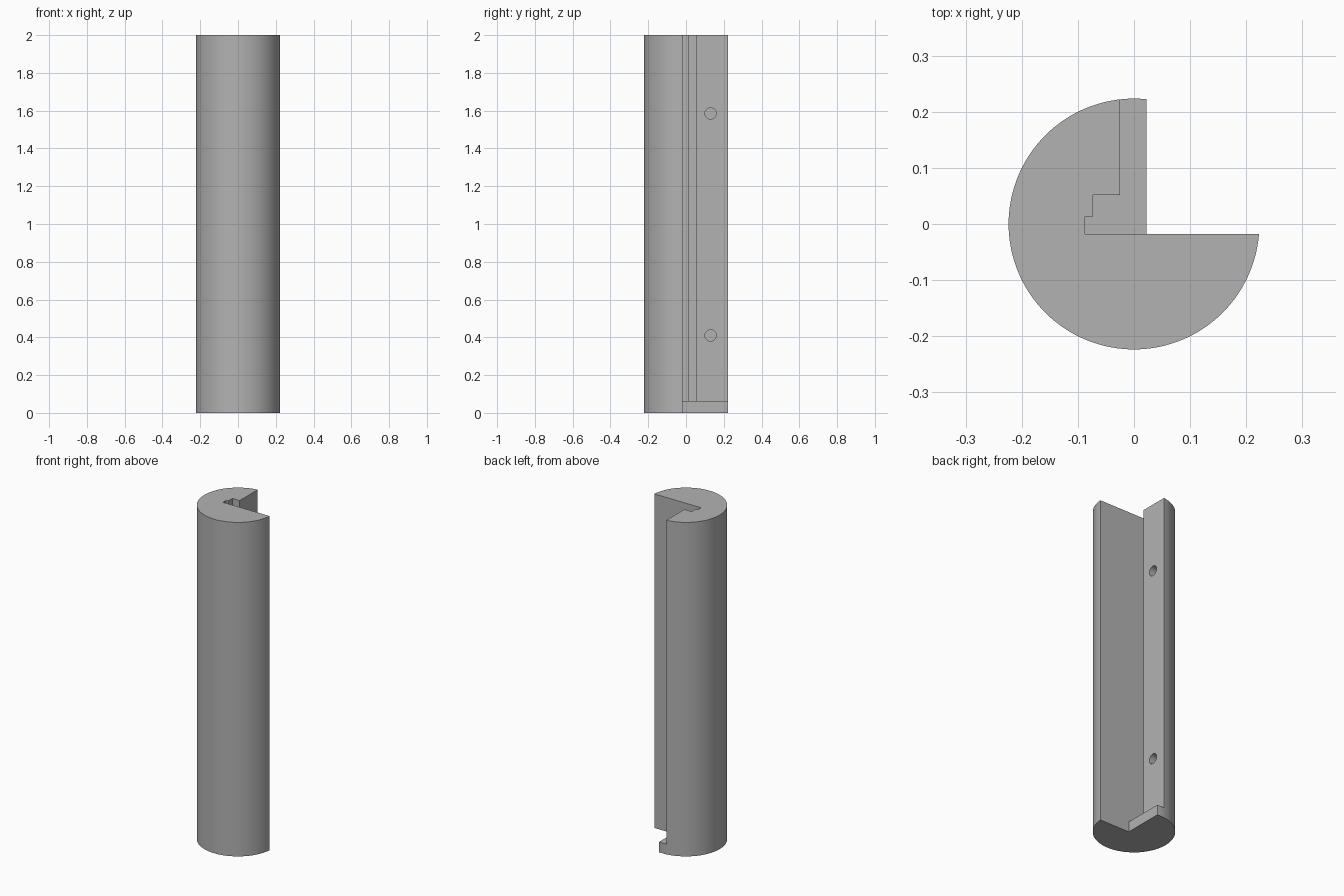
import bpy, bmesh, math

cube = bpy.data.objects.get("Cube")
if cube:
    bpy.data.objects.remove(cube, do_unlink=True)

RADIUS = 0.2235
HEIGHT = 2.0
FLOOR = 0.062      # thickness of the ledge at the foot
CUT_Y = -0.018     # flat face of the notch
LEDGE_X = 0.022    # edge of the ledge
WALL_X = -0.025    # wall with the screw holes
FAR = 0.4          # cutters reach past the surface

grey = bpy.data.materials.new("plain grey")
grey.use_nodes = True
colour = (0.45, 0.45, 0.45, 1)
grey.diffuse_color = colour
grey.node_tree.nodes["Principled BSDF"].inputs["Base Color"].default_value = colour


def prism(name, outline, z0, z1):
    """Extrude a counter-clockwise outline from z0 to z1."""
    bm = bmesh.new()
    face = bm.faces.new([bm.verts.new((x, y, z0)) for x, y in outline])
    top = bmesh.ops.extrude_face_region(bm, geom=[face])["geom"]
    verts = [v for v in top if isinstance(v, bmesh.types.BMVert)]
    bmesh.ops.translate(bm, verts=verts, vec=(0, 0, z1 - z0))
    bmesh.ops.recalc_face_normals(bm, faces=bm.faces)
    mesh = bpy.data.meshes.new(name)
    bm.to_mesh(mesh)
    bm.free()
    obj = bpy.data.objects.new(name, mesh)
    bpy.context.collection.objects.link(obj)
    mesh.materials.append(grey)
    return obj


def circle(radius, sides):
    return [(radius * math.cos(math.tau * i / sides),
             radius * math.sin(math.tau * i / sides)) for i in range(sides)]


def carve(target, cutter):
    """Cut one solid out of another and discard the cutter."""
    cutter.hide_render = True
    mod = target.modifiers.new("carve", 'BOOLEAN')
    mod.operation = 'DIFFERENCE'
    mod.solver = 'EXACT'
    mod.object = cutter
    bpy.context.view_layer.objects.active = target
    bpy.ops.object.modifier_apply(modifier=mod.name)
    bpy.data.objects.remove(cutter, do_unlink=True)


# Round column
column = prism("column", circle(RADIUS, 128), 0, HEIGHT)

# Quarter notch down the whole length
carve(column, prism("notch_cutter", [
    (LEDGE_X, CUT_Y), (FAR, CUT_Y), (FAR, FAR), (LEDGE_X, FAR)], -0.1, HEIGHT + 0.1))

# Stepped groove that stops at the ledge
carve(column, prism("groove_cutter", [
    (-0.087, CUT_Y), (FAR, CUT_Y), (FAR, FAR), (WALL_X, FAR), (WALL_X, 0.052),
    (-0.073, 0.052), (-0.073, 0.013), (-0.087, 0.013)], FLOOR, HEIGHT + 0.1))

# Blind screw holes in the wall
for z in (0.41, 1.585):
    hole = prism("hole_cutter", circle(0.03, 32), -0.08, 0.08)
    hole.rotation_euler.y = math.pi / 2
    hole.location = (WALL_X, 0.13, z)
    bpy.context.view_layer.update()
    carve(column, hole)

bpy.ops.object.select_all(action='DESELECT')
column.select_set(True)
bpy.context.view_layer.objects.active = column
bpy.ops.object.shade_smooth_by_angle(angle=math.radians(30))
